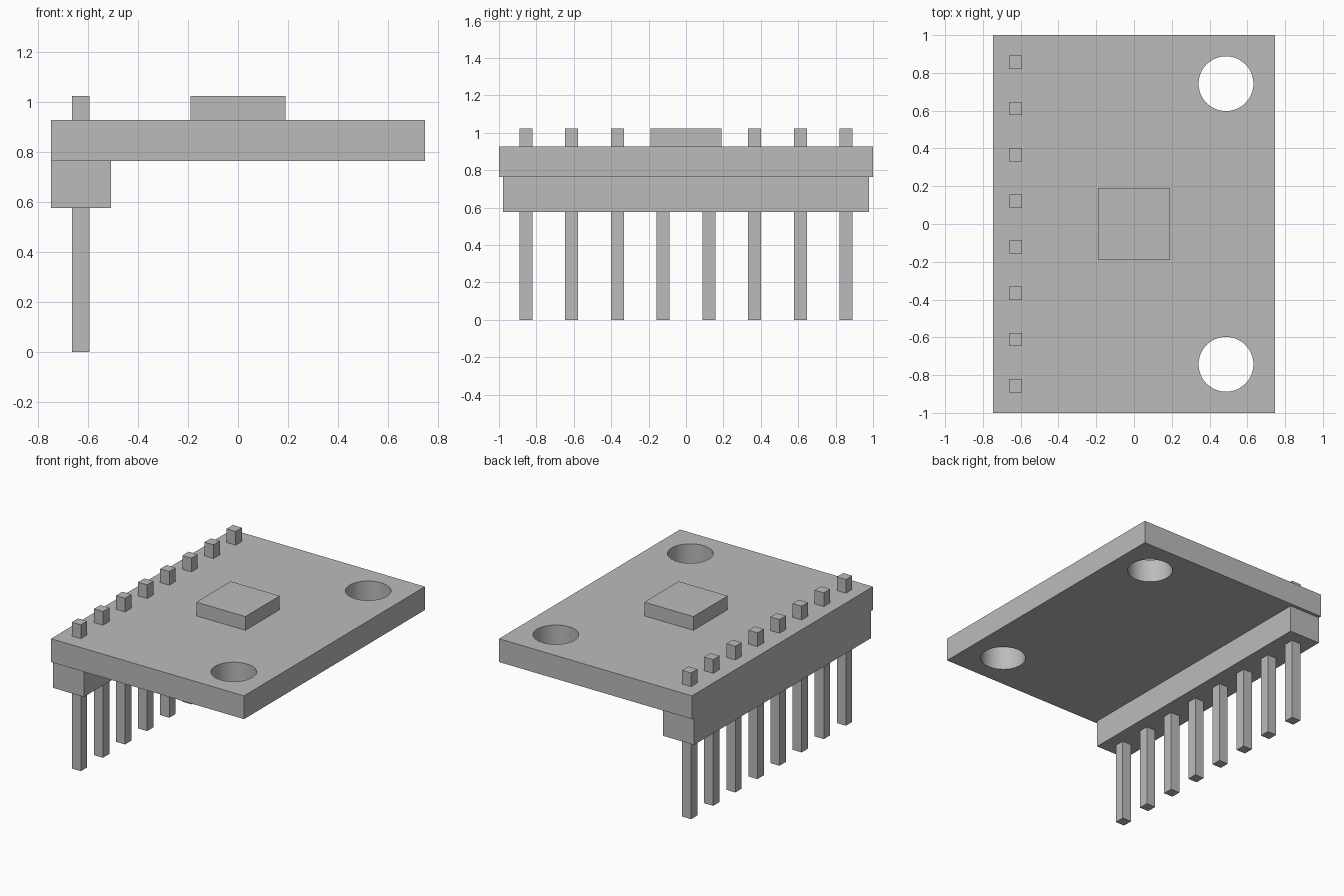
import bpy
import math

default_cube = bpy.data.objects.get("Cube")
if default_cube:
    bpy.data.objects.remove(default_cube, do_unlink=True)

grey = bpy.data.materials.new("plain grey")
colour = (0.5, 0.5, 0.5, 1)
grey.diffuse_color = colour
grey.use_nodes = True
grey.node_tree.nodes["Principled BSDF"].inputs["Base Color"].default_value = colour


def box(name, low, high):
    """Box spanning two opposite corners."""
    centre = [(a + b) / 2 for a, b in zip(low, high)]
    bpy.ops.mesh.primitive_cube_add(size=1, location=centre)
    part = bpy.context.object
    part.name = name
    part.scale = [b - a for a, b in zip(low, high)]
    bpy.ops.object.transform_apply(location=False, rotation=False, scale=True)
    part.data.materials.append(grey)
    return part


# Heights and widths shared by the parts
board_bottom, board_top = 0.764, 0.927
header_bottom, pin_top = 0.575, 1.023
half_width = 0.747
pin_count, pitch = 8, 0.2445
pin_x, pin_half = -0.628, 0.035

# Circuit board with two mounting holes
board = box("circuit_board", (-half_width, -1, board_bottom), (half_width, 1, board_top))
for y in (-0.743, 0.743):
    bpy.ops.mesh.primitive_cylinder_add(vertices=64, radius=0.145, depth=1,
                                        location=(0.487, y, board_top))
    cutter = bpy.context.object
    cutter.name = "hole_cutter"
    cutter.hide_render = True
    cutter.data.materials.append(grey)
    cut = board.modifiers.new("mounting_hole", "BOOLEAN")
    cut.operation = "DIFFERENCE"
    cut.solver = "EXACT"
    cut.object = cutter
    bpy.ops.object.select_all(action="DESELECT")
    board.select_set(True)
    bpy.context.view_layer.objects.active = board
    bpy.ops.object.modifier_apply(modifier=cut.name)
    bpy.data.objects.remove(cutter, do_unlink=True)
bpy.ops.object.shade_smooth_by_angle(angle=math.radians(30))

# Chip in the middle of the board
box("chip", (-0.19, -0.19, board_top), (0.19, 0.19, pin_top))

# Row of header blocks, each with a square pin through it
for i in range(pin_count):
    y = (i - (pin_count - 1) / 2) * pitch
    box(f"header_block_{i + 1}",
        (-half_width, y - pitch / 2, header_bottom),
        (-0.508, y + pitch / 2, board_bottom))
    box(f"pin_{i + 1}",
        (pin_x - pin_half, y - pin_half, 0),
        (pin_x + pin_half, y + pin_half, pin_top))
